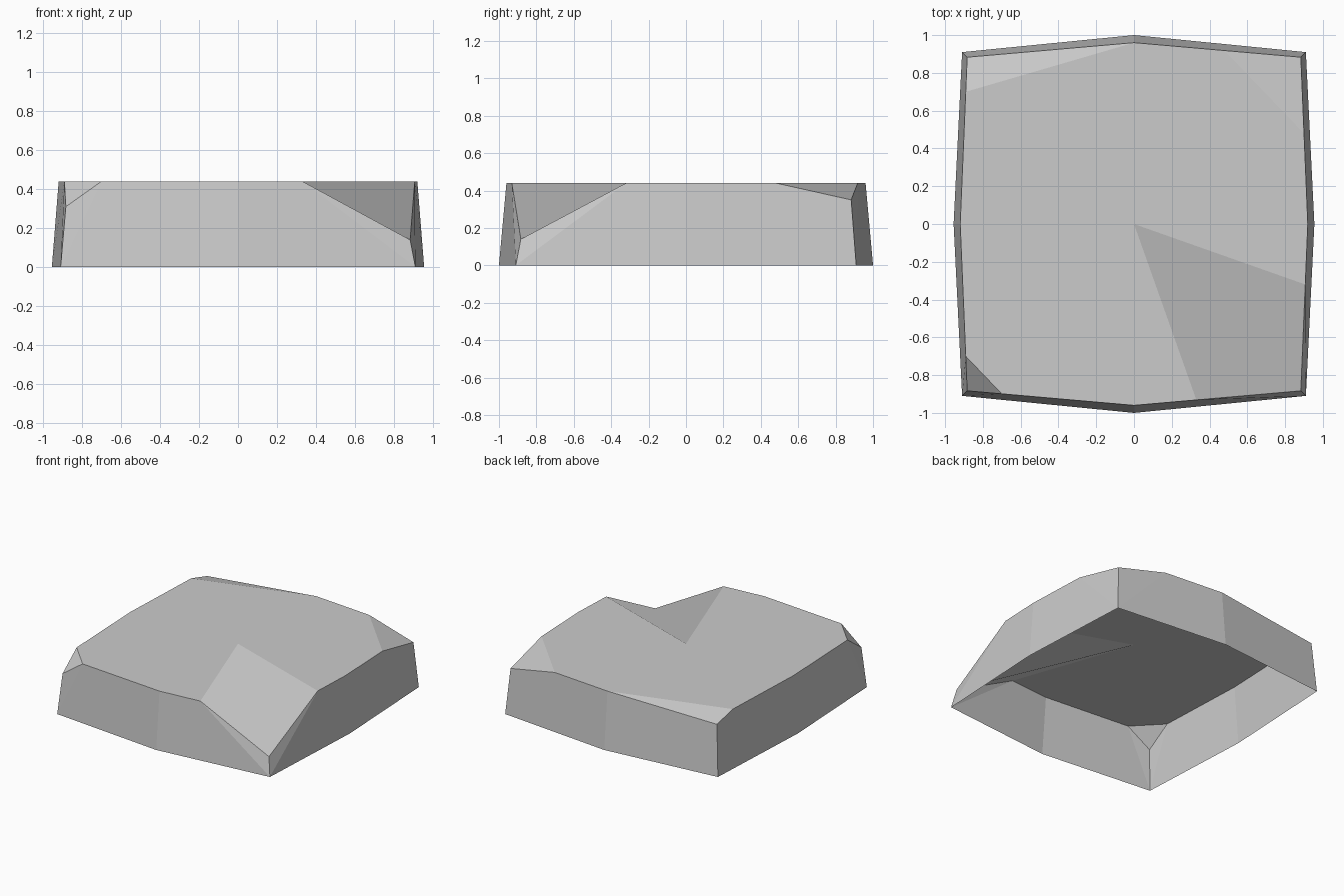
import bpy
import bmesh
from mathutils import Vector
from mathutils.geometry import normal

cube = bpy.data.objects.get("Cube")
if cube:
    bpy.data.objects.remove(cube, do_unlink=True)

# Single flat stone colour
stone = bpy.data.materials.new("light grey stone")
stone.use_nodes = True
stone.diffuse_color = (0.6, 0.6, 0.6, 1)
stone.node_tree.nodes["Principled BSDF"].inputs["Base Color"].default_value = (0.6, 0.6, 0.6, 1)

HEIGHT = 0.44
BASE_CORNER, BASE_X, BASE_Y = 0.91, 0.955, 1.0
TOP_CORNER, TOP_X, TOP_Y = 0.883, 0.92, 0.96
CENTRE = Vector((0, 0, HEIGHT))

bm = bmesh.new()


def add_face(points):
    """Add a face that looks away from the inside of the shell."""
    middle = sum(points, Vector()) / len(points)
    if normal(points).dot(middle - Vector((0, 0, 0.1))) < 0:
        points = points[:1] + points[:0:-1]
    bm.faces.new([bm.verts.new(p) for p in points])


def add_wall(base_mid, base_corner, top_corner, cut, top_mid):
    """Half of one side, split where the chipped corner starts."""
    if (cut - top_mid).length < 0.001:
        add_face([base_mid, base_corner, top_corner, top_mid])
    else:
        add_face([base_mid, base_corner, cut, top_mid])
        add_face([base_corner, top_corner, cut])


# Corners in order round the slab: signs, corner height, cut along x, cut along y, deep notch
corners = [
    (1, -1, 0.14, 0.33, 0.32, True),
    (1, 1, 0.35, 0.48, 0.48, False),
    (-1, 1, 0.39, 0.0, 0.70, False),
    (-1, -1, 0.31, 0.70, 0.70, False),
]
outline = []
for sx, sy, z, cut_x, cut_y, notch in corners:
    def place(x, y, h=HEIGHT):
        return Vector((sx * x, sy * y, h))

    top_corner = place(TOP_CORNER, TOP_CORNER, z)
    base_corner = place(BASE_CORNER, BASE_CORNER, 0)
    end_mid, side_mid = place(0, TOP_Y), place(TOP_X, 0)
    end_cut = place(cut_x, TOP_Y + (TOP_CORNER - TOP_Y) * cut_x / TOP_CORNER)
    side_cut = place(TOP_X + (TOP_CORNER - TOP_X) * cut_y / TOP_CORNER, cut_y)

    # Walls either side of the corner
    add_wall(place(0, BASE_Y, 0), base_corner, top_corner, end_cut, end_mid)
    add_wall(place(BASE_X, 0, 0), base_corner, top_corner, side_cut, side_mid)

    # Chipped corner, or the notch that runs in to the centre
    if notch:
        add_face([CENTRE, end_cut, top_corner, side_cut])
        run = [end_mid, end_cut, CENTRE, side_cut, side_mid]
    else:
        add_face([end_cut, top_corner, side_cut])
        run = [end_mid, end_cut, side_cut, side_mid]
    if sx * sy > 0:
        run.reverse()
    for p in run:
        if not outline or (p - outline[-1]).length > 0.001:
            outline.append(p)

# Flat top
if (outline[0] - outline[-1]).length < 0.001:
    outline.pop()
add_face(outline)

bmesh.ops.remove_doubles(bm, verts=bm.verts[:], dist=0.001)
mesh = bpy.data.meshes.new("stone_slab")
bm.to_mesh(mesh)
bm.free()
mesh.materials.append(stone)
slab = bpy.data.objects.new("stone_slab", mesh)
bpy.context.collection.objects.link(slab)
